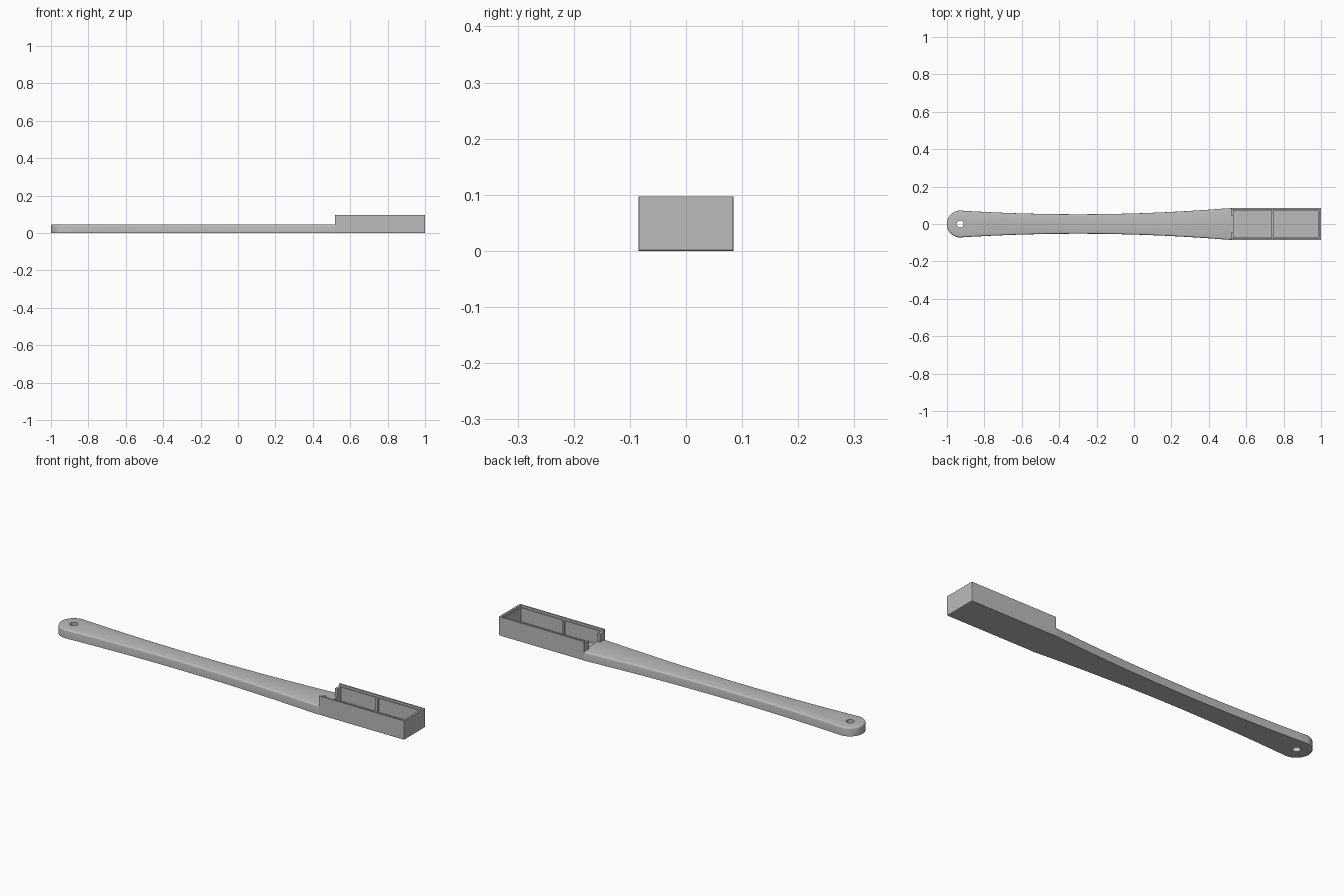
import bpy, bmesh, math
from mathutils import Matrix

cube = bpy.data.objects.get("Cube")
if cube:
    bpy.data.objects.remove(cube, do_unlink=True)

# One plain grey for the whole model
grey = bpy.data.materials.new("plain grey")
grey.use_nodes = True
colour = (0.5, 0.5, 0.5, 1)
grey.diffuse_color = colour
grey.node_tree.nodes["Principled BSDF"].inputs["Base Color"].default_value = colour

JOIN = 0.518      # where the handle meets the tray
TOP = 0.045       # handle thickness
HALF = 0.085      # half width of the tray
HEIGHT = 0.097


def finish(name, bm):
    bmesh.ops.recalc_face_normals(bm, faces=bm.faces)
    mesh = bpy.data.meshes.new(name)
    bm.to_mesh(mesh)
    bm.free()
    mesh.materials.append(grey)
    ob = bpy.data.objects.new(name, mesh)
    bpy.context.collection.objects.link(ob)
    return ob


def box(name, low, high):
    bm = bmesh.new()
    bmesh.ops.create_cube(bm, size=1)
    for v in bm.verts:
        v.co = [a + (c + 0.5) * (b - a) for a, b, c in zip(low, high, v.co)]
    return finish(name, bm)


def cut(target, cutter):
    cutter.hide_render = True
    cutter.hide_viewport = True
    cutter.display_type = 'WIRE'
    mod = target.modifiers.new(cutter.name, 'BOOLEAN')
    mod.operation = 'DIFFERENCE'
    mod.solver = 'EXACT'
    mod.object = cutter


def apply_all(ob):
    # Bake the cuts, then drop the cutters
    cutters = [m.object for m in ob.modifiers if m.type == 'BOOLEAN']
    graph = bpy.context.evaluated_depsgraph_get()
    mesh = bpy.data.meshes.new_from_object(ob.evaluated_get(graph))
    ob.modifiers.clear()
    ob.data = mesh
    for c in cutters:
        bpy.data.objects.remove(c, do_unlink=True)


# Handle: waisted outline with a round end
def half_width(x):
    return min(HALF, 0.052 + 0.05 * (x + 0.3) ** 2)


END, STEPS, ARC = -0.929, 32, 20
side = [END + (JOIN - END) * i / STEPS for i in range(STEPS + 1)]
outline = [(x, -half_width(x)) for x in side]
outline += [(x, half_width(x)) for x in reversed(side)]
radius = half_width(END)
for i in range(1, ARC):
    a = math.pi / 2 + math.pi * i / ARC
    outline.append((END + radius * math.cos(a), radius * math.sin(a)))

bm = bmesh.new()
base = bm.faces.new([bm.verts.new((x, y, 0)) for x, y in outline])
out = bmesh.ops.extrude_face_region(bm, geom=[base], use_keep_orig=True)
for item in out["geom"]:
    if isinstance(item, bmesh.types.BMVert):
        item.co.z = TOP
# Rounded upper rim, except where it meets the tray
rim = [e for e in bm.edges if all(v.co.z > TOP - 0.001 for v in e.verts)
       and not all(v.co.x > JOIN - 0.001 for v in e.verts)]
bmesh.ops.recalc_face_normals(bm, faces=bm.faces)
bmesh.ops.bevel(bm, geom=rim, offset=0.008, segments=3, profile=0.5, affect='EDGES')
handle = finish("handle", bm)

# Hanging hole
bm = bmesh.new()
bmesh.ops.create_cone(bm, cap_ends=True, segments=32, radius1=0.019, radius2=0.019,
                      depth=0.3, matrix=Matrix.Translation((-0.93, 0, 0)))
cut(handle, finish("hole_cutter", bm))

# Tray: block with fine chamfers round its far end and underside
tray = box("tray", (JOIN, -HALF, 0), (1, HALF, HEIGHT))
bm = bmesh.new()
bm.from_mesh(tray.data)
edges = [e for e in bm.edges
         if all(v.co.x > 0.99 for v in e.verts) and abs(e.verts[0].co.z - e.verts[1].co.z) > 0.01
         or all(v.co.z < 0.01 for v in e.verts) and not all(v.co.x < 0.6 for v in e.verts)]
bmesh.ops.bevel(bm, geom=edges, offset=0.003, segments=2, profile=0.5, affect='EDGES')
bm.to_mesh(tray.data)
bm.free()

# Pocket, lid seat and doorway above the handle
cut(tray, box("pocket_cutter", (0.532, -0.072, 0.015), (0.985, 0.072, 0.2)))
cut(tray, box("lid_seat_cutter", (0.5, -0.077, 0.086), (0.99, 0.077, 0.2)))
cut(tray, box("doorway_cutter", (0.5, -0.045, TOP), (0.55, 0.045, 0.2)))

bpy.context.view_layer.update()
for ob in (handle, tray):
    apply_all(ob)

# Low divider and its side ribs
box("divider", (0.735, -0.073, 0.01), (0.747, 0.073, 0.024))
for name, s in (("left_rib", -1), ("right_rib", 1)):
    ys = sorted((s * 0.062, s * 0.073))
    box(name, (0.735, ys[0], 0.01), (0.747, ys[1], 0.086))

# Smooth shading on the handle only, keeping sharp edges
for ob in bpy.context.selected_objects:
    ob.select_set(False)
handle.select_set(True)
bpy.context.view_layer.objects.active = handle
bpy.ops.object.shade_smooth_by_angle(angle=math.radians(35))
